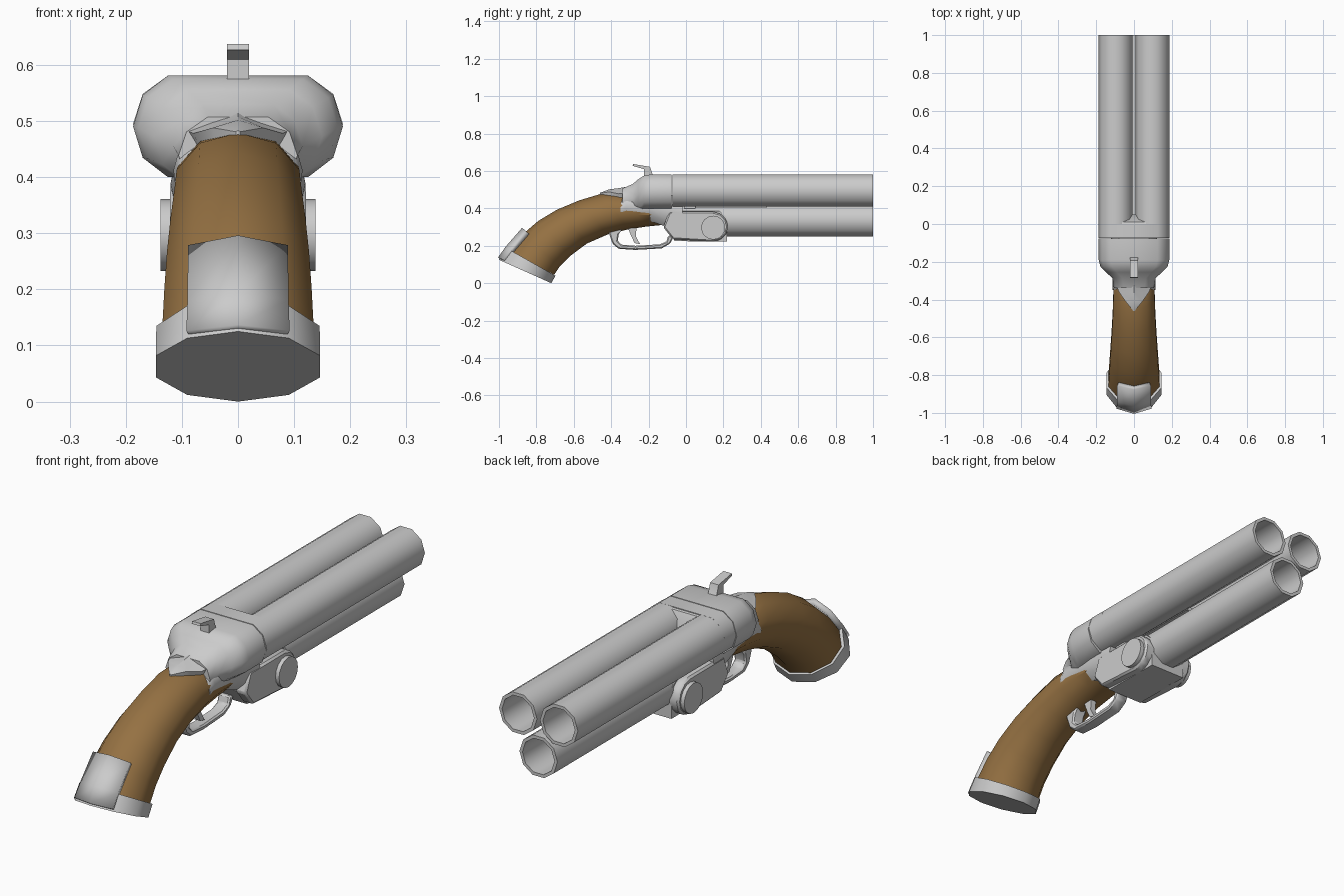
import bpy, bmesh
from math import sin, cos, pi, radians
from mathutils import Vector

wood = bpy.data.materials.new("wood")
wood.diffuse_color = (0.30, 0.165, 0.055, 1)


def finish(name, bm, mat=None, angle=42):
    bmesh.ops.recalc_face_normals(bm, faces=bm.faces)
    me = bpy.data.meshes.new(name)
    bm.to_mesh(me)
    bm.free()
    ob = bpy.data.objects.new(name, me)
    bpy.context.collection.objects.link(ob)
    if mat:
        me.materials.append(mat)
    bpy.ops.object.select_all(action='DESELECT')
    ob.select_set(True)
    bpy.context.view_layer.objects.active = ob
    bpy.ops.object.shade_smooth_by_angle(angle=radians(angle))
    return ob


def loft(name, rings, mat=None, closed=True, angle=42):
    bm = bmesh.new()
    rows = [[bm.verts.new(p) for p in r] for r in rings]
    n = len(rows[0])
    for a, b in zip(rows, rows[1:]):
        for i in range(n if closed else n - 1):
            j = (i + 1) % n
            bm.faces.new((a[i], a[j], b[j], b[i]))
    if closed:
        bm.faces.new(rows[0])
        bm.faces.new(rows[-1])
    return finish(name, bm, mat, angle)


def prism(name, pts, x0, x1, bevel=0):
    """Side profile of (y, z) points extruded across x."""
    ob = loft(name, [[(x, y, z) for y, z in pts] for x in (x0, x1)])
    if bevel:
        m = ob.modifiers.new("bevel", 'BEVEL')
        m.width, m.segments = bevel, 1
    return ob


def circle(x, y, z, r):
    return [(x + r * cos(k * pi / 5), y, z + r * sin(k * pi / 5)) for k in range(10)]


def grip_ring(top, bot, w, ks=range(10)):
    """Ten-sided section spanned by its top and bottom (y, z) points."""
    t, b = Vector((0, *top)), Vector((0, *bot))
    c, u = (t + b) / 2, (t - b) / 2
    return [c + u * cos(k * pi / 5) + Vector((w * sin(k * pi / 5), 0, 0)) for k in ks]


def wide_ring(y, half, r, bot, top):
    """Flat-topped ring whose ends follow the barrel sides."""
    h, c = (top - bot) / 2, (top + bot) / 2
    right = [(half - r + r * cos(radians(a)), y, c + h * sin(radians(a)) / sin(radians(72)))
             for a in (72, 36, 0, -36, -72)]
    return right + [(-x, y, z) for x, y, z in reversed(right)]


# Three hollow barrels
for name, x, z, y0 in (("barrel_right", 0.097, 0.495, -0.07),
                       ("barrel_left", -0.097, 0.495, -0.07),
                       ("barrel_lower", 0, 0.336, -0.07)):
    loft(name, [circle(x, y0, z, 0.09), circle(x, 1, z, 0.09),
                circle(x, 1, z, 0.076), circle(x, 0.05, z, 0.076)])

# Barrel block with sloped web between the barrels
loft("barrel_block", [wide_ring(y, 0.187, 0.09, 0.41, 0.581) for y in (-0.073, 0.0)])
prism("barrel_web", [(-0.01, 0.58), (0.01, 0.575), (0.05, 0.50), (0.05, 0.40), (-0.01, 0.40)],
      -0.09, 0.09)
loft("barrel_rib", [[(-0.055, y, 0.42), (0.055, y, 0.42), (0.07, y, 0.403), (-0.07, y, 0.403)]
                    for y in (0, 0.43)])

# Breech tapering into the neck
loft("breech", [wide_ring(*a) for a in (
    (-0.077, 0.187, 0.09, 0.40, 0.581), (-0.19, 0.187, 0.09, 0.40, 0.581),
    (-0.225, 0.178, 0.09, 0.40, 0.575), (-0.255, 0.15, 0.085, 0.39, 0.556),
    (-0.285, 0.115, 0.075, 0.38, 0.53), (-0.34, 0.106, 0.075, 0.37, 0.507))])
loft("frame", [wide_ring(*a) for a in (
    (-0.35, 0.113, 0.05, 0.345, 0.44), (-0.32, 0.115, 0.06, 0.345, 0.48),
    (-0.2, 0.114, 0.06, 0.335, 0.49), (-0.1, 0.12, 0.06, 0.30, 0.48),
    (-0.02, 0.12, 0.06, 0.29, 0.45))])

# Pointed tang over the top of the grip
loft("tang", [[(-w, y, z - d), (0, y, z), (w, y, z - d), (w * 0.8, y, z - 0.06), (-w * 0.8, y, z - 0.06)]
              for y, w, z, d in ((-0.32, 0.095, 0.515, 0.03), (-0.36, 0.08, 0.508, 0.03),
                                 (-0.41, 0.045, 0.502, 0.014), (-0.46, 0.004, 0.483, 0.002))], angle=35)

# Curved wooden grip
loft("grip", [grip_ring(*a) for a in (
    ((-0.28, 0.465), (-0.12, 0.312), 0.110), ((-0.36, 0.482), (-0.21, 0.303), 0.113),
    ((-0.45, 0.479), (-0.31, 0.288), 0.115), ((-0.57, 0.443), (-0.42, 0.260), 0.119),
    ((-0.69, 0.393), (-0.53, 0.212), 0.126), ((-0.79, 0.333), (-0.62, 0.145), 0.133),
    ((-0.875, 0.26), (-0.675, 0.09), 0.138), ((-0.945, 0.175), (-0.705, 0.045), 0.142))], wood)

# Metal butt cap and its back plate
loft("butt_cap", [grip_ring((-0.955, 0.185), (-0.698, 0.04), 0.153),
                  grip_ring((-1.0, 0.125), (-0.72, 0.0), 0.154)])
plate = loft("butt_plate", [grip_ring((-0.995, 0.13), (-0.715, 0.02), 0.15, (-1, 0, 1)),
                            grip_ring((-0.955, 0.187), (-0.698, 0.05), 0.147, (-1, 0, 1)),
                            grip_ring((-0.867, 0.288), (-0.66, 0.11), 0.145, (-1, 0, 1))],
             closed=False)
solid = plate.modifiers.new("thickness", 'SOLIDIFY')
solid.thickness, solid.offset = 0.025, 0
# keep the plate flush: thickness grows evenly about the surface

# Hinge block, rounded side plates and pivot discs
prism("hinge_block", [(-0.10, 0.29), (-0.06, 0.225), (0.22, 0.222), (0.22, 0.35), (0.18, 0.385),
                      (-0.08, 0.385)], -0.085, 0.085)
arc = [(0.145 + 0.08 * cos(radians(a)), 0.302 + 0.08 * sin(radians(a))) for a in range(-90, 91, 30)]
side = [(-0.09, 0.382), (-0.122, 0.30), (-0.07, 0.235)] + arc
for s, tag in ((1, "right"), (-1, "left")):
    prism("hinge_plate_" + tag, side, s * 0.07, s * 0.121, 0.008)
    prism("pivot_disc_" + tag, [(0.145 + 0.064 * cos(k * pi / 8), 0.297 + 0.064 * sin(k * pi / 8))
                                for k in range(16)], s * 0.10, s * 0.138)

# Trigger guard bow
outer = [(-0.415, 0.275), (-0.392, 0.21), (-0.36, 0.184), (-0.27, 0.178), (-0.13, 0.186),
         (-0.085, 0.212), (-0.065, 0.25)]
inner = [(-0.095, 0.255), (-0.105, 0.222), (-0.14, 0.208), (-0.27, 0.20), (-0.345, 0.206),
         (-0.365, 0.225), (-0.36, 0.26), (-0.34, 0.29)]
prism("trigger_guard", outer + inner, -0.028, 0.028, 0.006)

# Curved trigger
prism("trigger", [(-0.31, 0.295), (-0.292, 0.25), (-0.275, 0.215), (-0.245, 0.208), (-0.255, 0.225),
                  (-0.268, 0.25), (-0.265, 0.295)], -0.013, 0.013)

# Hammer with thumb spur
prism("hammer", [(-0.16, 0.56), (-0.18, 0.585), (-0.192, 0.622), (-0.282, 0.637), (-0.285, 0.627),
                 (-0.225, 0.61), (-0.225, 0.55)], -0.02, 0.02)
